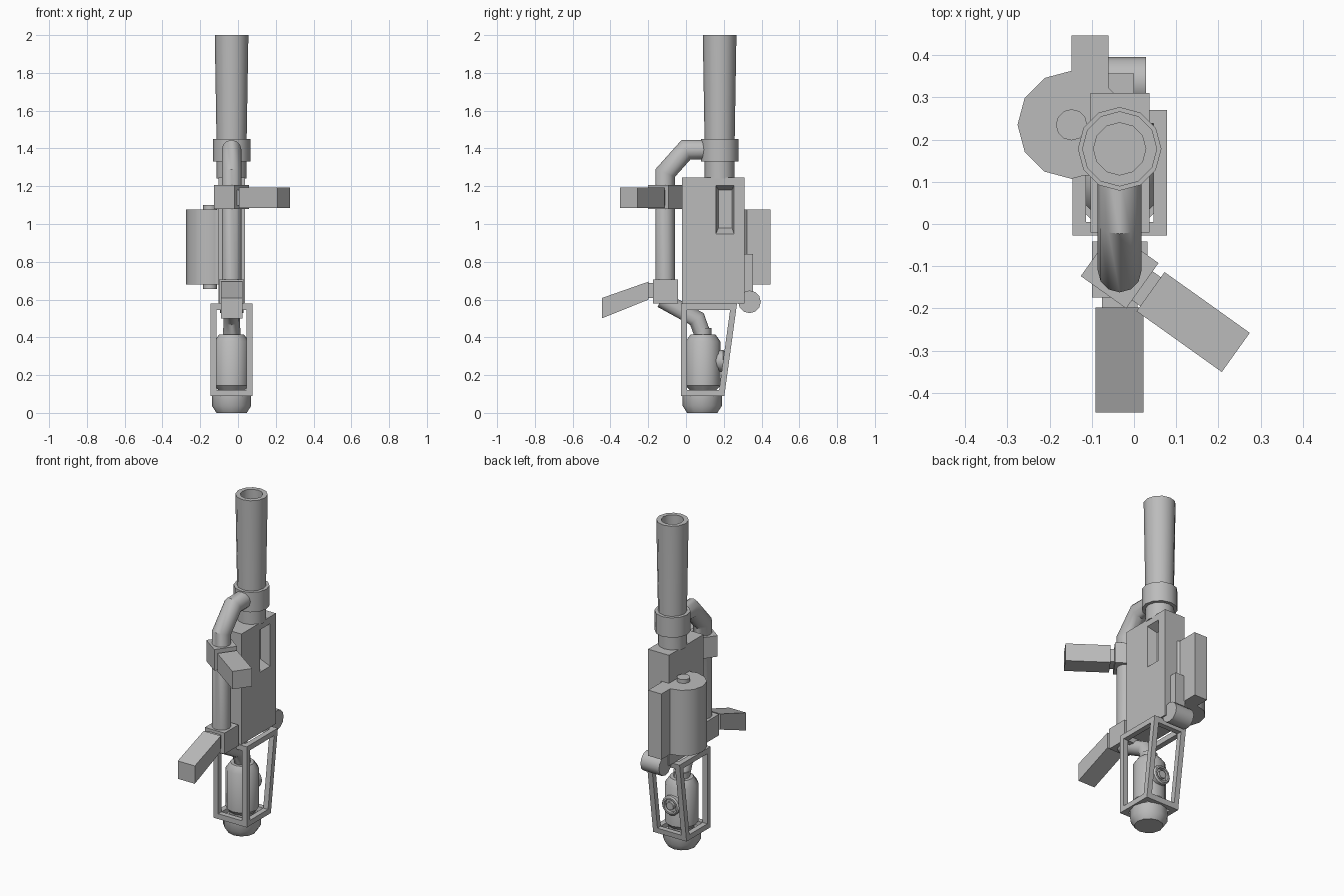
import bpy, bmesh, math
from mathutils import Matrix, Vector

if "Cube" in bpy.data.objects:
    bpy.data.objects.remove(bpy.data.objects["Cube"])

CX = -0.034          # main axis of the model
SIDES = 12

grey = bpy.data.materials.new("plain_grey")
grey.diffuse_color = (0.5, 0.5, 0.5, 1)
grey.use_nodes = True
grey.node_tree.nodes["Principled BSDF"].inputs["Base Color"].default_value = grey.diffuse_color


def finish(name, bm, smooth=False):
    bmesh.ops.recalc_face_normals(bm, faces=bm.faces)
    me = bpy.data.meshes.new(name)
    bm.to_mesh(me)
    bm.free()
    me.materials.append(grey)
    if smooth:
        me.shade_smooth()
        me.set_sharp_from_angle(angle=math.radians(35))
    ob = bpy.data.objects.new(name, me)
    bpy.context.collection.objects.link(ob)
    return ob


def skin(name, rings, smooth=False, mat=Matrix()):
    """Join equal-sized rings of points into a capped solid."""
    bm = bmesh.new()
    vs = [[bm.verts.new(mat @ Vector(p)) for p in r] for r in rings]
    n = len(vs[0])
    for a, b in zip(vs, vs[1:]):
        for i in range(n):
            j = (i + 1) % n
            bm.faces.new((a[i], a[j], b[j], b[i]))
    bm.faces.new(vs[0][::-1])
    bm.faces.new(vs[-1])
    return finish(name, bm, smooth)


def box(name, x, y, z, mat=Matrix()):
    return skin(name, [[(x[0], y[0], h), (x[1], y[0], h), (x[1], y[1], h), (x[0], y[1], h)]
                       for h in z], mat=mat)


def lathe(name, profile, mat):
    """Turn (radius, height) points around the local z axis."""
    rings = [[(r * math.cos(i * math.tau / SIDES), r * math.sin(i * math.tau / SIDES), h)
              for i in range(SIDES)] for r, h in profile]
    return skin(name, rings, True, mat)


def pipe(name, path, r):
    """Mitred round pipe along (y, z) points in the plane x = CX."""
    pts = [Vector(p) for p in path]
    rings = []
    for k, p in enumerate(pts):
        d0 = (p - pts[k - 1]).normalized() if k else None
        d1 = (pts[k + 1] - p).normalized() if k < len(pts) - 1 else d0
        d0 = d0 or d1
        t = (d0 + d1).normalized()
        nrm = Vector((-t.y, t.x)) / t.dot(d0)
        ring = []
        for i in range(SIDES):
            a = i * math.tau / SIDES
            q = p + nrm * r * math.sin(a)
            ring.append((CX + r * math.cos(a), q.x, q.y))
        rings.append(ring)
    return skin(name, rings, True)


# receiver body with a tapered port in the right side
body = box("body", (-0.103, 0.037), (-0.02, 0.31), (0.578, 1.247))


def yz_quad(x, y, z):
    return [(x, y[0], z[0]), (x, y[1], z[0]), (x, y[1], z[1]), (x, y[0], z[1])]


cutter = skin("port_cutter", [yz_quad(-0.02, (0.172, 0.244), (0.98, 1.18)),
                              yz_quad(0.037, (0.158, 0.254), (0.948, 1.205)),
                              yz_quad(0.06, (0.158, 0.254), (0.948, 1.205))])
cutter.hide_render = True
cutter.hide_viewport = True
cut = body.modifiers.new("port", 'BOOLEAN')
cut.operation = 'DIFFERENCE'
cut.solver = 'EXACT'
cut.object = cutter

# barrel, hollow at the muzzle, and its collar
barrel_axis = Matrix.Translation((CX, 0.178, 0))
lathe("barrel", [(0.079, 1.24), (0.079, 1.40), (0.089, 2.0), (0.062, 2.0), (0.062, 1.8)], barrel_axis)
lathe("barrel_collar", [(0.099, 1.33), (0.099, 1.45)], barrel_axis)

# front pipe and the hose down to the tank
pipe("front_pipe", [(-0.11, 0.6), (-0.11, 1.27), (0.0, 1.393), (0.12, 1.393)], 0.052)
pipe("tank_hose", [(-0.13, 0.6), (0.058, 0.497), (0.093, 0.40)], 0.044)


# clamps with grips, pointing forward and then turned about the pipe
def grip(label, turn, block_z, near_z, far_z):
    m = Matrix.Translation((CX, -0.108, 0)) @ Matrix.Rotation(math.radians(turn), 4, 'Z')
    box(label + "_clamp", (-0.066, 0.066), (-0.066, 0.066), block_z, m)
    mid = sum(near_z) / 2
    box(label + "_grip_neck", (-0.042, 0.042), (-0.105, -0.05), (mid - 0.04, mid + 0.04), m)
    rings = [[(-0.057, y, z[0]), (0.057, y, z[0]), (0.057, y, z[1]), (-0.057, y, z[1])]
             for y, z in ((-0.09, near_z), (-0.338, far_z))]
    skin(label + "_grip", rings, mat=m)


grip("lower", 0, (0.578, 0.705), (0.60, 0.695), (0.50, 0.608))
grip("upper", 54.5, (1.08, 1.207), (1.085, 1.193), (1.085, 1.193))

# drum magazine on the left
drum_axis = Matrix.Translation((-0.148, 0.235, 0))
lathe("magazine_drum", [(0.128, 0.68), (0.128, 1.077)], drum_axis)
lathe("magazine_axle", [(0.037, 0.657), (0.037, 1.10)], drum_axis)
box("magazine_feed", (-0.148, -0.06), (0.115, 0.447), (0.68, 1.077))

# rear latch plate and roller
box("rear_latch", (-0.068, 0.0), (0.30, 0.356), (0.60, 0.84))
lathe("rear_roller", [(0.06, -0.062), (0.06, 0.062)],
      Matrix.Translation((CX, 0.336, 0.588)) @ Matrix.Rotation(math.pi / 2, 4, 'Y'))

# open cage around the tank, with a slanted back
X0, X1, Y0, T = -0.146, 0.078, -0.027, 0.032
Z0, Z1 = 0.09, 0.578


def back(z):
    return 0.203 + (z - Z0) / (Z1 - Z0) * 0.067


for side, x in (("left", (X0, X0 + T)), ("right", (X1 - T, X1))):
    box("cage_front_post_" + side, x, (Y0, Y0 + T), (Z0, Z1))
    skin("cage_back_post_" + side,
         [[(x[0], back(z) - T, z), (x[1], back(z) - T, z), (x[1], back(z), z), (x[0], back(z), z)]
          for z in (Z0, Z1)])
for level, z in (("bottom", (Z0, Z0 + T)), ("top", (Z1 - T, Z1))):
    for side, x in (("left", (X0, X0 + T)), ("right", (X1 - T, X1))):
        skin("cage_%s_rail_%s" % (level, side),
             [[(x[0], Y0, h), (x[1], Y0, h), (x[1], back(h), h), (x[0], back(h), h)] for h in z])
    box("cage_%s_bar_front" % level, (X0, X1), (Y0, Y0 + T), z)
    skin("cage_%s_bar_back" % level,
         [[(X0, back(h) - T, h), (X1, back(h) - T, h), (X1, back(h), h), (X0, back(h), h)] for h in z])

# tank and the cap under the cage
tank_axis = Matrix.Translation((CX, 0.09, 0))
lathe("tank", [(0.072, 0.09), (0.072, 0.122), (0.092, 0.145), (0.092, 0.378), (0.066, 0.415)], tank_axis)
lathe("tank_neck", [(0.046, 0.40), (0.046, 0.45)], tank_axis)
lathe("base_cap", [(0.08, 0.0), (0.104, 0.037), (0.104, 0.095)], Matrix.Translation((CX, 0.086, 0)))

# round valve on the back of the tank: dished ring with a centre knob
valve_axis = Matrix.Translation((CX, 0.16, 0.275)) @ Matrix.Rotation(-math.pi / 2, 4, 'X')
lathe("valve_ring", [(0.058, 0), (0.058, 0.036), (0.05, 0.044), (0.04, 0.044), (0.04, 0.024)], valve_axis)
lathe("valve_knob", [(0.024, 0.02), (0.024, 0.044)], valve_axis)
